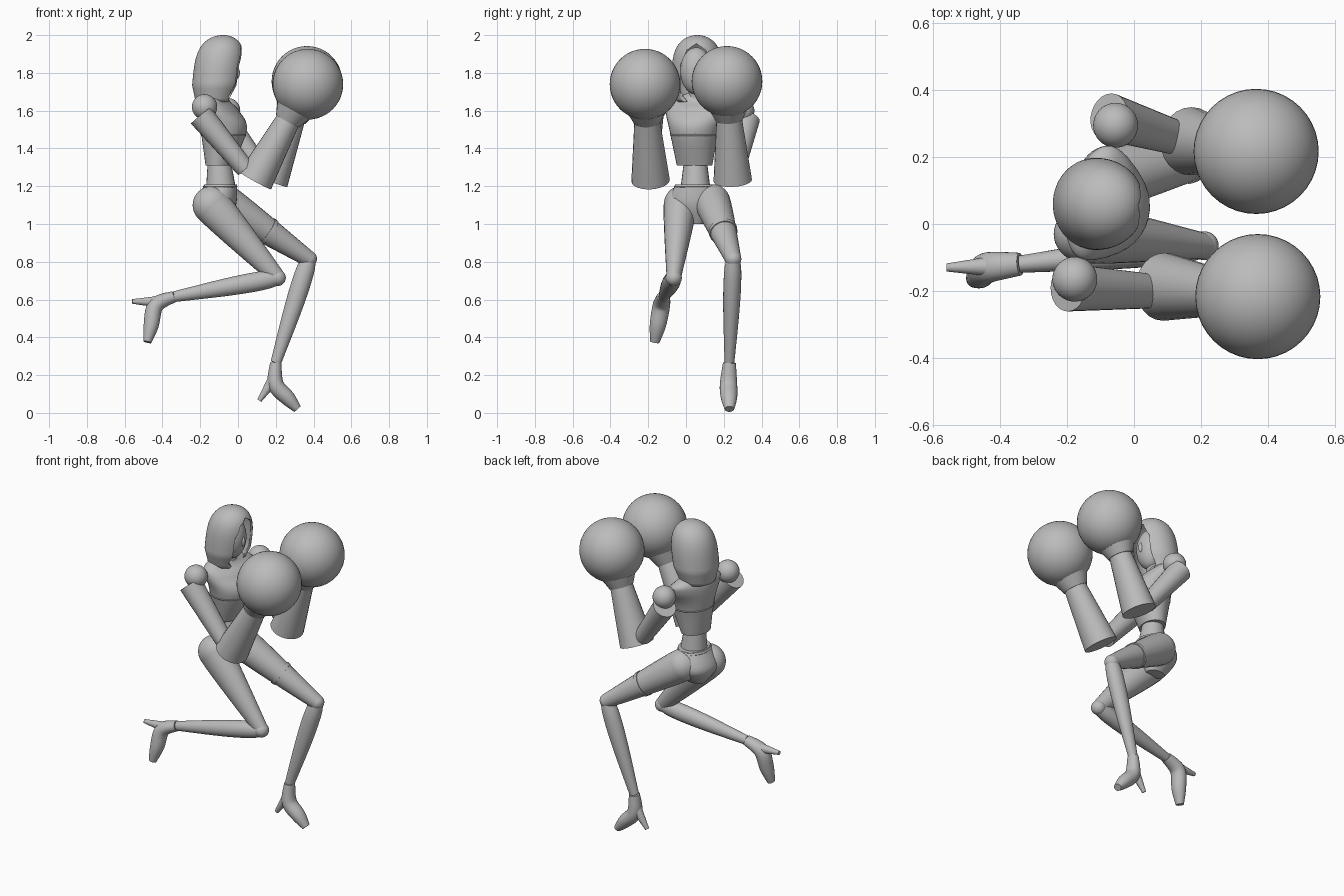
import bpy
import bmesh
import math
from mathutils import Vector

if "Cube" in bpy.data.objects:
    bpy.data.objects.remove(bpy.data.objects["Cube"])

grey = bpy.data.materials.new("plain_grey")
grey.use_nodes = True
grey.diffuse_color = (0.5, 0.5, 0.5, 1)
grey.node_tree.nodes["Principled BSDF"].inputs["Base Color"].default_value = grey.diffuse_color


def finish(name, bm):
    """Turn a bmesh into a smooth-shaded grey object."""
    mesh = bpy.data.meshes.new(name)
    bmesh.ops.recalc_face_normals(bm, faces=bm.faces[:])
    bm.to_mesh(mesh)
    bm.free()
    mesh.materials.append(grey)
    obj = bpy.data.objects.new(name, mesh)
    bpy.context.collection.objects.link(obj)
    bpy.ops.object.select_all(action="DESELECT")
    obj.select_set(True)
    bpy.context.view_layer.objects.active = obj
    bpy.ops.object.shade_smooth_by_angle(angle=math.radians(40))
    return obj


def spline(points, steps):
    """Smooth a list of ring values with a Catmull-Rom curve."""
    padded = [points[0], *points, points[-1]]
    result = []
    for i in range(len(points) - 1):
        a, b, c, d = padded[i:i + 4]
        for s in range(steps):
            t = s / steps
            result.append([q + t / 2 * ((r - p) + t * (2 * p - 5 * q + 4 * r - w)
                                        + t * t * (3 * q - p - 3 * r + w))
                           for p, q, r, w in zip(a, b, c, d)])
    return result + [points[-1]]


def loft(name, rings, sides=24, level=False, yaw=0, open_start=False):
    """Skin elliptical rings (x, y, z, half width, half depth) along a path."""
    turn = Vector((-math.sin(yaw), math.cos(yaw), 0))
    bm = bmesh.new()
    skin = []
    for i, ring in enumerate(rings):
        centre, width, depth = Vector(ring[:3]), ring[3], ring[4]
        before, after = rings[max(i - 1, 0)], rings[min(i + 1, len(rings) - 1)]
        along = (Vector(after[:3]) - Vector(before[:3])).normalized()
        if level:
            along = Vector((0, 0, 1))
        across = (turn - along * turn.dot(along)).normalized()
        outward = across.cross(along)
        angles = [math.tau * k / sides for k in range(sides)]
        skin.append([bm.verts.new(centre + across * width * math.sin(a) + outward * depth * math.cos(a))
                     for a in angles])
    for low, high in zip(skin, skin[1:]):
        for k in range(sides):
            bm.faces.new((low[k - 1], low[k], high[k], high[k - 1]))
    bm.faces.new(skin[-1])
    if not open_start:
        bm.faces.new(skin[0])
    return finish(name, bm)


def limb(name, start, end, thick, thin, bulge=0, flat=1):
    """Tapered limb that can swell near its upper end."""
    start, end = Vector(start), Vector(end)
    rings = []
    for i in range(13):
        t = i / 12
        radius = thick + (thin - thick) * t + bulge * math.sin(math.pi * t ** 0.6)
        rings.append((*start.lerp(end, t), radius * flat, radius))
    return loft(name, rings)


def ball(name, centre, size):
    bm = bmesh.new()
    bmesh.ops.create_uvsphere(bm, u_segments=40, v_segments=24, radius=1)
    bmesh.ops.scale(bm, vec=size, verts=bm.verts)
    bmesh.ops.translate(bm, vec=centre, verts=bm.verts)
    return finish(name, bm)


def band(name, ring, yaw=0):
    """Thin raised seam around a level ring."""
    x, y, z, width, depth = ring
    loft(name, [(x, y, z + lift, width + grow, depth + grow)
                for lift, grow in ((-.01, -.003), (0, .003), (.01, -.003))], level=True, yaw=yaw)


def shoe(name, ankle, arch, toe, heel):
    """High-heeled shoe following the foot, with a slim heel."""
    ankle, arch, toe = Vector(ankle), Vector(arch), Vector(toe)
    loft(name, spline([(*ankle, .034, .03), (*arch, .046, .042),
                       (*arch.lerp(toe, .55), .043, .04), (*toe, .025, .022)], 5))
    limb(name + "_heel", ankle.lerp(arch, .6), heel, .034, .012)


# Hood of hair, hollow, with a peaked opening cut for the face
hood_rings = []
for i in range(31):
    t = math.sin(math.pi / 2 * i / 30.5)
    radius = .145 * math.sqrt(1 - t ** 5) * (.8 + .2 * min(1, t * 4))
    hood_rings.append((-.125 + .045 * t, .06, 1.645 + .355 * t, radius * .95, radius * (.86 + .12 * t)))
hood = loft("hair", hood_rings, sides=64, level=True, open_start=True)
shell = hood.modifiers.new("thickness", "SOLIDIFY")
shell.thickness = .012

bm = bmesh.new()
outline = [bm.verts.new((-.05, .055 + y, z)) for y, z in
           ((-.085, 1.6), (.085, 1.6), (.085, 1.84), (.05, 1.92), (0, 1.955), (-.05, 1.92), (-.085, 1.84))]
front = bmesh.ops.extrude_face_region(bm, geom=[bm.faces.new(outline)])["geom"]
bmesh.ops.translate(bm, vec=(.3, 0, 0), verts=[v for v in front if isinstance(v, bmesh.types.BMVert)])
bm.faces.new(outline) if not any(len(f.verts) == 7 and f.calc_center_median().x < 0 for f in bm.faces) else None
cutter = finish("face_opening_cutter", bm)
cutter.hide_render = True
cutter.hide_set(True)
cut = hood.modifiers.new("face_opening", "BOOLEAN")
cut.operation = "DIFFERENCE"
cut.object = cutter

# Face and neck
ball("face", (-.075, .055, 1.81), (.075, .085, .125))
ball("nose", (-.005, .055, 1.8), (.015, .014, .03))
limb("neck", (-.12, .06, 1.6), (-.1, .06, 1.72), .055, .045)

# Torso turned slightly to the right
turn = -.25
torso = spline([(-.1, .045, 1.31, .095, .07), (-.075, .045, 1.5, .134, .122),
                (-.1, .06, 1.6, .172, .1), (-.12, .065, 1.65, .16, .07), (-.12, .06, 1.69, .06, .05)], 6)
loft("torso", torso, sides=32, level=True, yaw=turn)
band("bust_seam", torso[5], turn)

# Waist and pelvis
limb("waist", (-.09, .05, 1.18), (-.1, .05, 1.34), .08, .06)
pelvis = spline([(-.11, .06, 1, .04, .06), (-.12, .05, 1.1, .14, .11), (-.09, .05, 1.21, .105, .085)], 6)
loft("pelvis", pelvis, sides=32, level=True)
band("pelvis_trim", pelvis[-2])

# Legs and joints, knee by knee
legs = {
    "right": ((-.14, -.03, 1.1), (.21, -.065, .715), (-.34, -.12, .615), .1, .88),
    "left": ((-.07, .14, 1.115), (.375, .25, .815), (.2, .23, .265), .095, 1),
}
for label, (hip, knee, ankle, thick, flat) in legs.items():
    ball(label + "_hip", hip, (thick, thick * flat, thick))
    limb(label + "_thigh", hip, knee, thick, .043, .004, flat)
    limb(label + "_shin", knee, ankle, .039, .028, .015, .92)
    ball(label + "_knee", knee, [.043] * 3)
hip, knee = [Vector(joint) for joint in legs["left"][:2]]
limb("left_garter", hip.lerp(knee, .5), hip.lerp(knee, .54), .077, .075)
shoe("right_shoe", legs["right"][2], (-.435, -.13, .57), (-.48, -.165, .375), (-.56, -.13, .59))
shoe("left_shoe", legs["left"][2], (.2, .225, .15), (.315, .23, .02), (.113, .225, .065))

# Arms: ball shoulder, flared sleeve, cuffed forearm and round glove
arms = {
    "right": ((-.177, -.165, 1.62), (.04, -.2, 1.29), (.37, -.217, 1.74)),
    "left": ((-.055, .295, 1.6), (.12, .26, 1.29), (.365, .217, 1.755)),
}
for label, joints in arms.items():
    shoulder, elbow, glove = [Vector(joint) for joint in joints]
    outward = math.copysign(.025, shoulder.y)
    cuff = elbow + Vector((.05, -outward / 2, -.06))
    wrist = cuff.lerp(glove, .65)
    ball(label + "_shoulder", shoulder, [.067] * 3)
    limb(label + "_upper_arm", shoulder + Vector((-.02, outward, -.045)), elbow, .068, .05, flat=1.05)
    limb(label + "_forearm", cuff, wrist, .097, .063, flat=1.05)
    limb(label + "_hand", cuff.lerp(wrist, .95), wrist.lerp(glove, .7), .07, .14, flat=1.05)
    ball(label + "_round_glove", glove, [.187] * 3)
